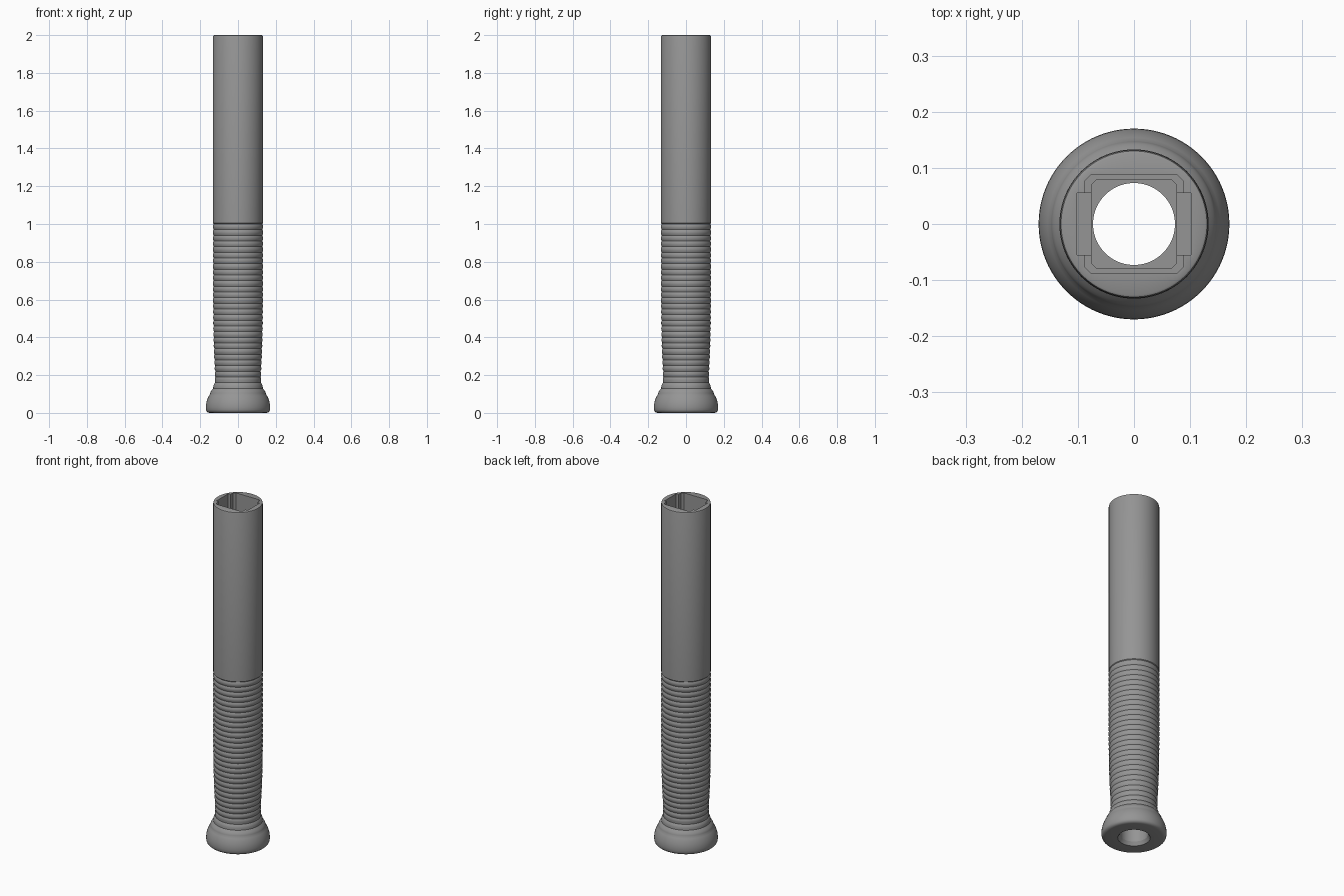
import bpy, bmesh, math

cube = bpy.data.objects.get("Cube")
if cube:
    bpy.data.objects.remove(cube, do_unlink=True)

SIDES = 96
BORE = 0.073
RIB_START, RIB_END, RIBS = 0.10, 1.0, 30

grey = bpy.data.materials.new("mid grey")
grey.use_nodes = True
colour = (0.3, 0.3, 0.3, 1)
grey.diffuse_color = colour
grey.node_tree.nodes["Principled BSDF"].inputs["Base Color"].default_value = colour


def make_object(name, bm):
    bmesh.ops.recalc_face_normals(bm, faces=bm.faces)
    mesh = bpy.data.meshes.new(name)
    bm.to_mesh(mesh)
    bm.free()
    mesh.materials.append(grey)
    obj = bpy.data.objects.new(name, mesh)
    bpy.context.collection.objects.link(obj)
    return obj


def lathe(name, profile):
    """Spin a closed (radius, height) outline around z."""
    bm = bmesh.new()
    rings = []
    for r, z in profile:
        rings.append([bm.verts.new((r * math.cos(a), r * math.sin(a), z))
                      for a in (2 * math.pi * i / SIDES for i in range(SIDES))])
    for low, high in zip(rings, rings[1:] + rings[:1]):
        for i in range(SIDES):
            j = (i + 1) % SIDES
            bm.faces.new((low[i], low[j], high[j], high[i]))
    return make_object(name, bm)


def prism(name, x, y, chamfer, bottom, top):
    """Upright block with chamfered corners, used as a cutter."""
    bm = bmesh.new()
    outline = []
    for sx, sy in ((1, 1), (-1, 1), (-1, -1), (1, -1)):
        pair = [(sx * x, sy * (y - chamfer)), (sx * (x - chamfer), sy * y)]
        if sx * sy < 0:
            pair.reverse()
        outline += pair if chamfer else pair[:1]
    face = bm.faces.new([bm.verts.new((px, py, bottom)) for px, py in outline])
    new = bmesh.ops.extrude_face_region(bm, geom=[face])["geom"]
    bmesh.ops.translate(bm, vec=(0, 0, top - bottom),
                        verts=[v for v in new if isinstance(v, bmesh.types.BMVert)])
    return make_object(name, bm)


# Grip centre line: flared above the knob, waisted, then full width
grip = [(0.10, 0.148), (0.12, 0.136), (0.14, 0.127), (0.17, 0.119), (0.22, 0.119),
        (0.30, 0.123), (0.42, 0.127), (0.60, 0.129), (1.0, 0.129)]


def grip_radius(z):
    for (z0, r0), (z1, r1) in zip(grip, grip[1:]):
        if z <= z1:
            return r0 + (r1 - r0) * (z - z0) / (z1 - z0)
    return grip[-1][1]


# Rounded knob
profile = [(0.085, 0), (0.150, 0), (0.159, 0.002), (0.166, 0.008), (0.169, 0.016),
           (0.170, 0.030), (0.169, 0.045), (0.166, 0.060), (0.160, 0.078),
           (0.154, 0.090)]

# Ribbed grip
pitch = (RIB_END - RIB_START) / RIBS
for rib in range(RIBS):
    for step in range(6):
        t = step / 6
        z = RIB_START + pitch * (rib + t)
        profile.append((grip_radius(z) + 0.004 * math.sin(math.pi * t), z))

# Plain barrel with a rounded rim, then the bore
profile += [(0.129, 1.0), (0.132, 1.004), (0.132, 1.992), (0.130, 1.998),
            (0.126, 2.0), (BORE, 2.0), (BORE, 0.02)]
handle = lathe("handle_tube", profile)

# Stepped socket cut into the barrel
cutters = [prism("wide_socket_cutter", 0.102, 0.055, 0, 1.0, 2.1),
           prism("deep_socket_cutter", 0.087, 0.088, 0.011, 1.1, 2.1),
           prism("inner_socket_cutter", 0.076, 0.078, 0.008, 0.95, 2.1)]
for cutter in cutters:
    cutter.hide_render = True
    mod = handle.modifiers.new(cutter.name, "BOOLEAN")
    mod.operation = "DIFFERENCE"
    mod.solver = "EXACT"
    mod.object = cutter

bpy.ops.object.select_all(action="DESELECT")
handle.select_set(True)
bpy.context.view_layer.objects.active = handle
for cutter in cutters:
    bpy.ops.object.modifier_apply(modifier=cutter.name)
    bpy.data.objects.remove(cutter, do_unlink=True)

bpy.ops.object.shade_smooth_by_angle(angle=math.radians(30))
